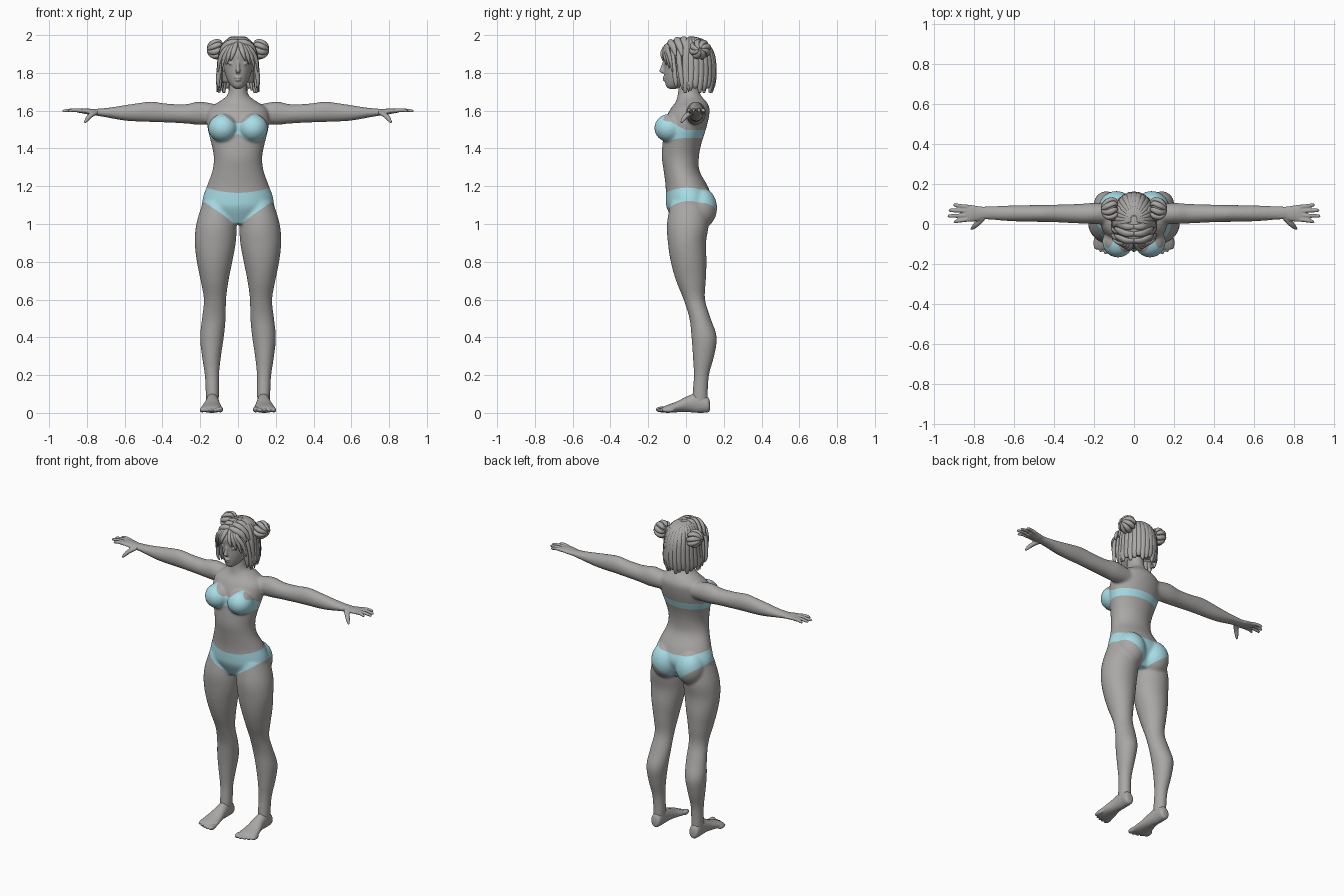
import bpy, bmesh, math
from mathutils import Vector, Matrix

X, Y, Z = Vector((1, 0, 0)), Vector((0, 1, 0)), Vector((0, 0, 1))
HEAD = Vector((0, 0.02, 1.86))


def material(name, rgb):
    m = bpy.data.materials.new(name)
    m.diffuse_color = (*rgb, 1)
    return m


GREY = material("warm grey", (0.40, 0.39, 0.38))
BLUE = material("pale blue", (0.40, 0.73, 0.80))


def resample(rows, n):
    """Catmull-Rom interpolation of rows of numbers."""
    out = []
    for i in range(len(rows) - 1):
        a, b, c, d = (rows[min(max(k, 0), len(rows) - 1)] for k in (i - 1, i, i + 1, i + 2))
        for s in range(n):
            t = s / n
            out.append([0.5 * (2 * q + (r - p) * t + (2 * p - 5 * q + 4 * r - w) * t * t
                               + (3 * q - p - 3 * r + w) * t ** 3) for p, q, r, w in zip(a, b, c, d)])
    return out + [list(rows[-1])]


def tube(bm, rows, axes=None, ref=None, side=1, seg=24, n=4):
    """Loft ellipses; each row is x, y, z, radius u, radius v."""
    rows = resample(rows, n)
    pts = [Vector(r[:3]) for r in rows]
    rings = []
    for i, r in enumerate(rows):
        if axes:
            u, v = axes
        else:
            t = (pts[min(i + 1, len(pts) - 1)] - pts[max(i - 1, 0)]).normalized()
            u = t.cross(pts[i] - ref).normalized()
            v = u.cross(t)
        ring = []
        for k in range(seg):
            a = 2 * math.pi * k / seg
            p = pts[i] + u * (max(r[3], .001) * math.cos(a)) + v * (max(r[4], .001) * math.sin(a))
            ring.append(bm.verts.new((p.x * side, p.y, p.z)))
        rings.append(ring)
    for a, b in zip(rings, rings[1:]):
        for k in range(seg):
            bm.faces.new((a[k], a[(k + 1) % seg], b[(k + 1) % seg], b[k]))
    bm.faces.new(rings[0])
    bm.faces.new(rings[-1])


def box_rows(rows, along):
    """Turn low/high extents into centre/radius rows along an axis."""
    out = []
    for s, a0, a1, b0, b1 in rows:
        a, b, ra, rb = (a0 + a1) / 2, (b0 + b1) / 2, (a1 - a0) / 2, (b1 - b0) / 2
        out.append({"z": (a, b, s, ra, rb), "x": (s, a, b, ra, rb), "y": (a, s, b, ra, rb)}[along])
    return out


def ball(bm, c, r, rot=0):
    m = Matrix.Translation(c) @ Matrix.Rotation(rot, 4, 'Y') @ Matrix.Diagonal((*r, 1))
    bmesh.ops.create_uvsphere(bm, u_segments=24, v_segments=16, radius=1, matrix=m)


def finish(name, bm, voxel=0, smooth=0):
    """Make an object, optionally fusing its parts into one skin."""
    bmesh.ops.recalc_face_normals(bm, faces=bm.faces)
    me = bpy.data.meshes.new(name)
    bm.to_mesh(me)
    bm.free()
    ob = bpy.data.objects.new(name, me)
    bpy.context.collection.objects.link(ob)
    if voxel:
        mod = ob.modifiers.new("fuse", 'REMESH')
        mod.mode, mod.voxel_size = 'VOXEL', voxel
        mod = ob.modifiers.new("soften", 'SMOOTH')
        mod.factor, mod.iterations = 0.5, smooth
        dg = bpy.context.evaluated_depsgraph_get()
        me = bpy.data.meshes.new_from_object(ob.evaluated_get(dg))
        ob.modifiers.clear()
        ob.data = me
    me.materials.clear()
    me.materials.append(GREY)
    me.polygons.foreach_set("use_smooth", [True] * len(me.polygons))
    return ob


def paint(ob, mat, field):
    """Cut the mesh along field = 0 and colour the positive side."""
    ob.data.materials.append(mat)
    bm = bmesh.new()
    bm.from_mesh(ob.data)
    new = []
    for e in list(bm.edges):
        a, b = e.verts
        fa, fb = field(a.co), field(b.co)
        if fa * fb < 0:
            new.append(bmesh.utils.edge_split(e, a, min(max(fa / (fa - fb), .03), .97))[1])
    bmesh.ops.connect_verts(bm, verts=new)
    for f in bm.faces:
        f.smooth = True
        f.material_index = int(field(f.calc_center_median()) > 0)
    bm.to_mesh(ob.data)
    bm.free()


# body: torso, bust, hips, arms and legs fused together
bm = bmesh.new()
tube(bm, box_rows([
    (1.0, -.10, .10, -.06, .09), (1.08, -.18, .18, -.10, .13), (1.13, -.188, .188, -.107, .14),
    (1.2, -.165, .165, -.108, .115), (1.28, -.136, .136, -.118, .072), (1.35, -.128, .128, -.128, .068),
    (1.42, -.14, .14, -.125, .08), (1.5, -.16, .16, -.115, .105), (1.56, -.165, .165, -.105, .12),
    (1.61, -.155, .155, -.082, .125), (1.645, -.105, .105, -.055, .11), (1.68, -.058, .058, -.045, .08),
    (1.73, -.047, .047, -.04, .065), (1.8, -.047, .047, -.04, .065)], "z"), (X, Y), seg=40)
for s in (1, -1):
    ball(bm, (s * .08, -.088, 1.508), (.078, .08, .075))
    ball(bm, (s * .088, .075, 1.085), (.09, .09, .11))
    tube(bm, box_rows([
        (.10, 0, .10, 1.53, 1.63), (.2, 0, .105, 1.525, 1.648), (.28, .003, .10, 1.532, 1.634),
        (.38, .008, .097, 1.537, 1.638), (.46, .01, .095, 1.54, 1.648), (.55, .012, .094, 1.543, 1.637),
        (.62, .014, .092, 1.55, 1.626), (.7, .02, .09, 1.565, 1.614), (.76, .022, .088, 1.575, 1.61),
        (.79, .025, .085, 1.58, 1.608)], "x"), (Y, Z), side=s, seg=32)
    tube(bm, box_rows([
        (1.12, .03, .185, -.08, .11), (1.0, .008, .221, -.101, .12), (.9, .012, .229, -.096, .106),
        (.8, .03, .218, -.081, .109), (.7, .05, .198, -.053, .105), (.6, .063, .181, -.013, .101),
        (.5, .065, .191, .018, .131), (.4, .075, .201, .029, .163), (.3, .09, .191, .036, .149),
        (.2, .10, .176, .041, .122), (.1, .10, .171, .034, .116), (.04, .105, .168, .03, .118)],
        "z"), (X, Y), side=s, seg=32)
body = finish("body", bm, .0065, 14)


# two-piece swimsuit, painted on the body
def swimsuit(p):
    x = abs(p.x)
    front = min(max((0.0 - p.y) / .08, 0), 1)
    cup = math.exp(-((x - .09) / .045) ** 2)
    top = 1.497 + front * (.035 + .052 * cup)
    low = 1.455 + front * (.022 * math.exp(-(x / .03) ** 2) - .022 * cup)
    bra = min(p.z - low, top - p.z, .185 - x)
    waist = 1.165 + .035 * min(1, x / .19) ** 2
    leg = .985 + .145 * (x / .2) ** .9
    return max(bra, min(waist - p.z, p.z - leg))


paint(body, BLUE, swimsuit)

# hands and feet
for s, label in ((1, "left"), (-1, "right")):
    bm = bmesh.new()
    tube(bm, box_rows([(.74, .026, .084, 1.577, 1.607), (.78, .015, .09, 1.578, 1.61),
                       (.82, .01, .096, 1.585, 1.612), (.85, .012, .096, 1.59, 1.609)], "x"), (Y, Z), side=s)
    for y0, y1, x1 in ((.022, .012, .90), (.043, .04, .93), (.065, .068, .925), (.086, .095, .903)):
        tube(bm, [(.83, y0, 1.6, .011, .011), (.87, (y0 + y1) / 2, 1.603, .01, .01),
                  (x1 - .01, y1, 1.599, .009, .008), (x1, y1, 1.597, .004, .004)],
             ref=Vector((0, 0, -50)), side=s, seg=12)
    tube(bm, [(.75, .035, 1.592, .014, .012), (.78, .005, 1.575, .015, .013), (.8, -.015, 1.553, .011, .011),
              (.812, -.026, 1.535, .005, .005)], ref=Vector((0, 0, -50)), side=s, seg=12)
    finish(label + "_hand", bm, .0045, 2)

    bm = bmesh.new()
    tube(bm, box_rows([(.128, .12, .15, .015, .05), (.115, .105, .168, .002, .085), (.06, .102, .17, 0, .105),
                       (.01, .097, .175, .004, .09), (-.05, .088, .19, .003, .06), (-.1, .08, .199, 0, .042),
                       (-.125, .085, .192, .004, .03)], "y"), (X, Z), side=s)
    for i in range(5):
        r = .016 if i == 0 else .0125
        ball(bm, (s * (.094 + .024 * i), -.127 + .004 * i * i / 2, r + .002), (r, .034, r))
    finish(label + "_foot", bm, .005, 3)

# head with nose, lips, eyelids and ears
bm = bmesh.new()
tube(bm, box_rows([
    (1.715, -.015, .015, -.088, -.055), (1.73, -.034, .034, -.106, -.01), (1.76, -.056, .056, -.112, .05),
    (1.8, -.07, .07, -.116, .09), (1.85, -.077, .077, -.117, .11), (1.9, -.08, .08, -.122, .115),
    (1.94, -.07, .07, -.105, .105), (1.97, -.045, .045, -.07, .08), (1.982, -.012, .012, -.01, .03)],
    "z"), (X, Y), seg=32)
tube(bm, [(0, -.113, 1.865, .008, .008), (0, -.124, 1.83, .009, .01), (0, -.129, 1.808, .014, .011),
          (0, -.118, 1.797, .008, .006)], (X, Y), seg=12)
ball(bm, (0, -.112, 1.775), (.02, .013, .006))
ball(bm, (0, -.110, 1.763), (.017, .013, .007))
for s in (1, -1):
    ball(bm, (s * .034, -.098, 1.85), (.017, .014, .009))
    ball(bm, (s * .034, -.099, 1.874), (.024, .015, .005), s * .12)
    ball(bm, (s * .076, .01, 1.835), (.01, .018, .03))
finish("head", bm, .0045, 4)

# hair: scalp cap, layered locks, bangs and side strands
bm = bmesh.new()
tube(bm, box_rows([(1.75, -.085, .085, .03, .135), (1.82, -.093, .093, .0, .14), (1.88, -.093, .093, -.05, .138),
                   (1.93, -.084, .084, -.105, .128), (1.965, -.06, .06, -.088, .1),
                   (1.988, -.018, .018, -.03, .04)], "z"), (X, Y), seg=32)
for i in range(17):
    a = math.pi * (-.05 + 1.1 * i / 16)
    c, d = math.cos(a), math.sin(a)
    end = 1.695 + .012 * (i % 3)
    tube(bm, [(c * .015, .02 + d * .02, 1.985, .008, .008), (c * .062, .02 + d * .075, 1.962, .016, .012),
              (c * .09, .02 + d * .118, 1.90, .021, .014), (c * .099, .02 + d * .128, 1.81, .021, .015),
              (c * .102, .015 + d * .128, 1.74, .018, .014), (c * .098, .015 + d * .122, end, .008, .006)],
         ref=HEAD, seg=10)
for s in (1, -1):
    # rows of locks combed back over the crown
    for k in range(5):
        y = -.085 + .035 * k
        h = 1.958 + .026 * math.sin(math.pi * (k + .6) / 5)
        tube(bm, [(0, y, h, .012, .008), (.04, y + .002, h - .006, .018, .012),
                  (.078, y + .018, 1.935, .017, .011), (.096, y + .03, 1.89, .006, .005)],
             ref=HEAD, side=s, seg=10)
    # swept bangs framing the face
    for k in range(4):
        x = .028 + .022 * k
        tube(bm, [(.006, -.08 + .01 * k, 1.968, .008, .007), (x * .6, -.115 + .006 * k, 1.935, .013, .008),
                  (x, -.128 + .014 * k, 1.90 - .006 * k, .012, .007),
                  (x + .012, -.122 + .017 * k, 1.865 - .02 * k, .004, .003)], ref=HEAD, side=s, seg=10)
    # long side strands
    for k in range(3):
        y = -.07 + .032 * k
        tube(bm, [(.055, y, 1.945, .012, .009), (.088, y, 1.88, .015, .011), (.1, y + .008, 1.81, .015, .012),
                  (.106, y + .015, 1.75, .011, .009), (.098 + .006 * k, y + .02, 1.70 + .01 * (2 - k), .003, .003)],
             ref=HEAD, side=s, seg=10)
finish("hair", bm)

# twin buns wound from coiled locks
for s, label in ((1, "left"), (-1, "right")):
    bm = bmesh.new()
    ball(bm, (s * .118, .075, 1.925), (.036, .046, .043), s * .3)
    for k in range(8):
        a = 2 * math.pi * k / 8
        row = []
        for x, r, w in ((.085, .03, .009), (.1, .047, .014), (.128, .046, .015), (.15, .028, .012), (.16, .008, .007)):
            b = a + (x - .085) * 9
            row.append((x, .075 + r * math.cos(b), 1.925 + r * math.sin(b) * .9, w, w * .75))
        tube(bm, row, ref=Vector((.115, .075, 1.925)), side=s, seg=10)
    finish(label + "_hair_bun", bm)
